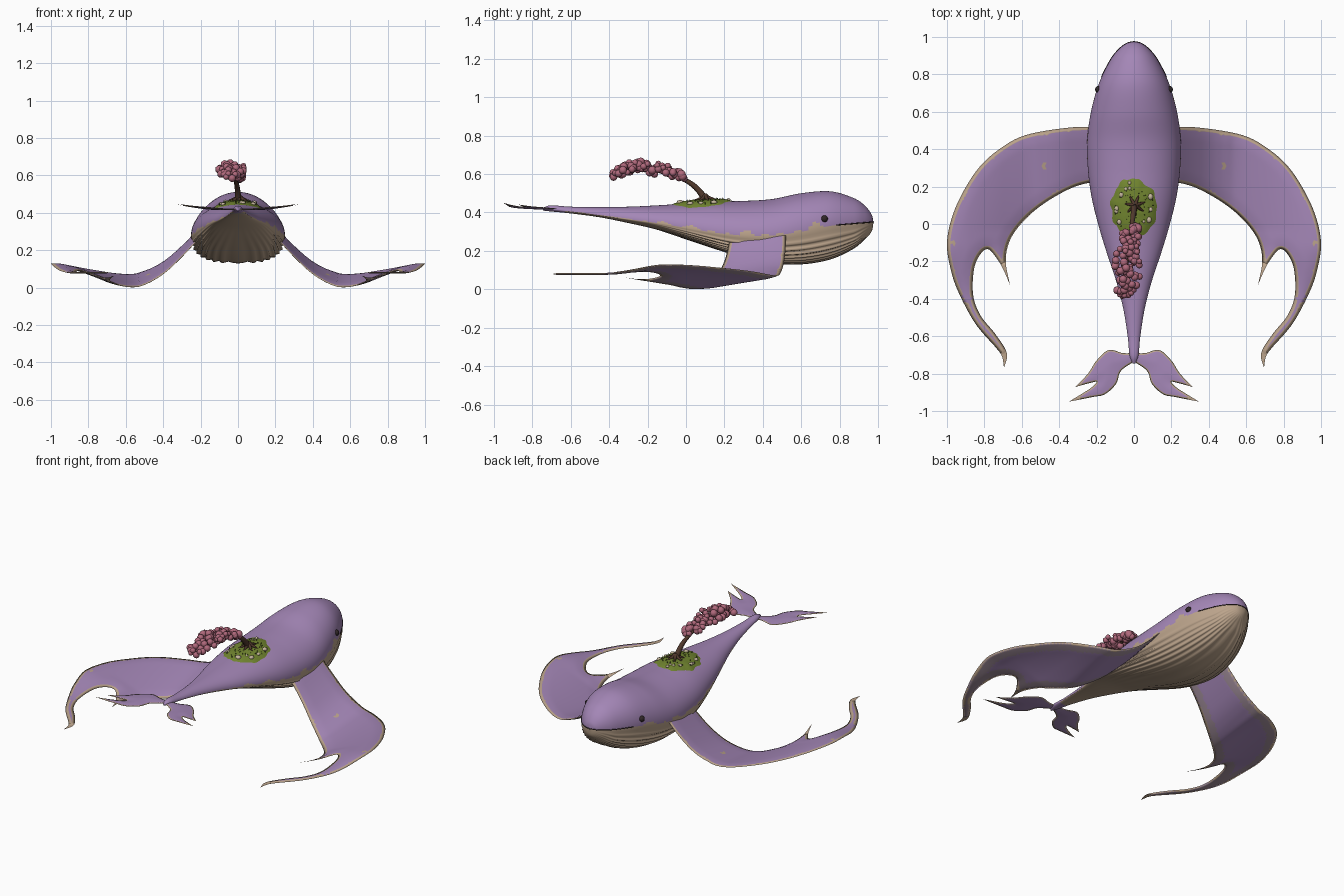
import bpy, bmesh, math, random
from mathutils import Vector, Matrix, noise, geometry
from mathutils.bvhtree import BVHTree
from mathutils.kdtree import KDTree

random.seed(4)
if "Cube" in bpy.data.objects:
    bpy.data.objects.remove(bpy.data.objects["Cube"])


def material(name, *rgb):
    m = bpy.data.materials.new(name)
    m.use_nodes = True
    m.diffuse_color = (*rgb, 1)
    m.node_tree.nodes["Principled BSDF"].inputs["Base Color"].default_value = (*rgb, 1)
    return m


PURPLE = material("purple skin", .37, .24, .47)
TAN = material("tan belly", .50, .37, .26)
MAUVE = material("mauve fin rim", .36, .27, .33)
GREEN = material("moss green", .17, .24, .03)
LEAF = material("dark grass", .05, .08, .015)
BARK = material("bark brown", .08, .04, .025)
PINK = material("blossom pink", .43, .14, .20)
STONE = material("pale stone", .56, .47, .34)
DARK = material("dark brown", .03, .02, .02)


def finish(bm, name, mats, smooth=True):
    bmesh.ops.recalc_face_normals(bm, faces=bm.faces)
    me = bpy.data.meshes.new(name)
    bm.to_mesh(me)
    bm.free()
    for m in mats:
        me.materials.append(m)
    if smooth:
        me.shade_smooth()
    ob = bpy.data.objects.new(name, me)
    bpy.context.collection.objects.link(ob)
    return ob


def spline(points, steps):
    """Catmull-Rom samples through points of any dimension."""
    pts = [Vector(p) for p in points]
    pts = [pts[0] * 2 - pts[1]] + pts + [pts[-1] * 2 - pts[-2]]
    out = []
    for a, b, c, d in zip(pts, pts[1:], pts[2:], pts[3:]):
        for i in range(steps):
            t = i / steps
            out.append(.5 * (2 * b + (c - a) * t + (2 * a - 5 * b + 4 * c - d) * t * t
                             + (3 * b - a - 3 * c + d) * t ** 3))
    return out + [pts[-2]]


def lerp_table(table, x):
    for (x0, v0), (x1, v1) in zip(table, table[1:]):
        if x <= x1:
            t = max(0, (x - x0) / (x1 - x0))
            return v0 + (v1 - v0) * t
    return table[-1][1]


def tube(name, points, radii, mat):
    cu = bpy.data.curves.new(name, "CURVE")
    cu.dimensions = "3D"
    cu.bevel_depth = 1
    cu.bevel_resolution = 3
    cu.use_fill_caps = True
    sp = cu.splines.new("POLY")
    sp.points.add(len(points) - 1)
    for p, co, r in zip(sp.points, points, radii):
        p.co = (*co, 1)
        p.radius = r
    cu.materials.append(mat)
    ob = bpy.data.objects.new(name, cu)
    bpy.context.collection.objects.link(ob)


# Body: rings of y, back height, belly height, half width, seam height
profile = spline([
    (.975, .352, .346, .002, .35), (.965, .39, .30, .04, .35), (.93, .436, .26, .085, .347),
    (.87, .476, .21, .13, .342), (.75, .51, .155, .188, .33), (.6, .5, .13, .23, .3),
    (.45, .47, .135, .25, .28), (.3, .46, .165, .247, .28), (.15, .457, .21, .228, .295),
    (0, .447, .26, .192, .32), (-.15, .437, .31, .147, .345), (-.3, .43, .345, .097, .365),
    (-.45, .428, .375, .058, .385), (-.6, .43, .395, .034, .405),
    (-.7, .437, .405, .024, .418), (-.745, .425, .41, .008, .418)], 8)
SEG = 128
bm = bmesh.new()
rings = []
for y, top, low, w, seam in profile:
    belly = max(0, min(1, (y + .2) / .4)) * min(1, (.975 - y) / .1)
    power = 2 / (2 + 1.1 * belly)
    ring = []
    for j in range(SEG):
        a = math.tau * j / SEG
        c, s = math.cos(a), math.sin(a)
        if s >= 0:
            x, z = w * c, seam + (top - seam) * s
        else:
            groove = 1 - .03 * belly * (1 - math.cos(a * 32)) * min(1, -4 * s)
            x = w * math.copysign(abs(c) ** power, c) * groove
            z = seam - (seam - low) * abs(s) ** power * groove
        ring.append(bm.verts.new((x, y, z)))
    rings.append(ring)
for k, (r0, r1) in enumerate(zip(rings, rings[1:])):
    y = profile[k][0]
    for j in range(SEG):
        n = (j + 1) % SEG
        f = bm.faces.new((r0[j], r0[n], r1[n], r1[j]))
        side = math.copysign(5, r0[j].co.x)
        wobble = .2 * noise.noise((y * 14, side, 0)) + .04 if y < .74 else 0
        f.material_index = int(math.sin(math.tau * (j + .5) / SEG) < wobble and y > -.62)
bm.faces.new(rings[0])
bm.faces.new(rings[-1])
skin = BVHTree.FromBMesh(bm)
finish(bm, "whale_body", [PURPLE, TAN])


def on_back(x, y):
    hit = skin.ray_cast(Vector((x, y, 2)), Vector((0, 0, -1)))[0]
    return hit.z if hit else .42


# Mouth crease and eyes
jaw = [(p[3], p[0], p[4]) for p in profile if p[0] > .77]
jaw = [(-x, y, z) for x, y, z in reversed(jaw)] + jaw
tube("mouth_line", jaw, [.003] * len(jaw), DARK)
bm = bmesh.new()
for sx in (-1, 1):
    bmesh.ops.create_uvsphere(bm, u_segments=20, v_segments=12, radius=.018,
                              matrix=Matrix.Translation((sx * .19, .72, .367)))
finish(bm, "eyes", [DARK])


def fin(name, pieces, height, step, thick, rim, under_rim, spots=()):
    """Thin two-sided sheet inside an outline, with a coloured rim."""
    dense = []
    for piece in pieces:
        dense += spline(piece, 40)[:-1]
    outline = dense[::5]
    kd = KDTree(len(dense))
    for i, p in enumerate(dense):
        kd.insert((p.x, p.y, 0), i)
    kd.balance()

    def dist(p):
        return kd.find((p[0], p[1], 0))[2]

    pts = list(outline)
    # an inner row of points keeps the rim even
    for a, b in zip(outline, outline[1:] + outline[:1]):
        n = Vector((b.y - a.y, a.x - b.x)).normalized()
        for sgn in (-rim, rim):
            q = (a + b) / 2 + n * sgn
            if dist(q) > rim * .9:
                pts.append(q)
    xs, ys = [p.x for p in outline], [p.y for p in outline]
    for i in range(int((max(xs) - min(xs)) / step)):
        for j in range(int((max(ys) - min(ys)) / step)):
            q = Vector((min(xs) + (i + .5 * (j % 2)) * step, min(ys) + j * step))
            if dist(q) > rim * 1.3:
                pts.append(q)
    res = geometry.delaunay_2d_cdt(pts, [], [list(range(len(outline)))], 1, 1e-5)
    bm = bmesh.new()
    top, low = [], []
    for p in res[0]:
        d = dist(p)
        t = thick * min(1, d / .06) ** .6
        z = height(p.x, p.y)
        top.append(bm.verts.new((p.x, p.y, z + t)))
        low.append(top[-1] if d < 1e-4 else bm.verts.new((p.x, p.y, z - t)))
    for tri in res[2]:
        mid = sum((Vector(res[0][i]) for i in tri), Vector((0, 0))) / len(tri)
        d = dist(mid) + rim * .5 * noise.noise((mid.x * 9, mid.y * 9, 3))
        spot = any((mid - Vector(s)).length < .014 for s in spots)
        f = bm.faces.new([top[i] for i in tri])
        f.material_index = int(d < rim or spot)
        if any(top[i] is not low[i] for i in tri):
            f = bm.faces.new([low[i] for i in reversed(tri)])
            f.material_index = 1 if d < rim * .6 else 2 if d < under_rim else 0
    ob = finish(bm, name, [PURPLE, TAN, MAUVE])
    ob.modifiers.new("Mirror", "MIRROR").use_clip = False


# Side fins: sweeping wings that dip, then rise to the outer edge
dip = [(.17, .27), (.22, .23), (.3, .145), (.4, .06), (.5, .015), (.56, .01), (.65, .035),
       (.75, .07), (.85, .10), (1, .13)]


def wing_height(x, y):
    c = sum(lerp_table(dip, x + o) for o in (-.03, 0, .03)) / 3
    z = c + lerp_table([(.5, .19), (.9, 0)], x) * max(-.15, y - .12)
    k = max(0, min(1, (-.1 - y) / .35))
    return z + (.08 - z) * k * k * (3 - 2 * k)


fin("side_fins", [
    [(.17, .52), (.35, .515), (.58, .475), (.72, .4), (.83, .3), (.92, .16), (.975, .03), (1, -.1),
     (.985, -.22), (.945, -.35), (.85, -.53), (.735, -.665), (.705, -.71), (.695, -.77)],
    [(.695, -.77), (.68, -.69), (.74, -.59), (.82, -.49), (.86, -.38), (.855, -.24), (.82, -.16),
     (.78, -.135), (.74, -.175), (.7, -.24), (.663, -.327)],
    [(.663, -.327), (.685, -.21), (.675, -.12), (.636, -.04), (.556, .05), (.45, .13), (.315, .2),
     (.17, .235)],
    [(.17, .235), (.17, .52)]], wing_height, .018, .009, .018, .06, [(.48, .31), (.97, -.1)])

# Tail flukes
fin("tail_flukes", [
    [(0, -.69), (.06, -.69), (.135, -.674), (.2, -.73), (.246, -.80), (.315, -.872)],
    [(.315, -.872), (.235, -.85), (.2, -.845), (.235, -.88), (.348, -.95)],
    [(.348, -.95), (.22, -.925), (.155, -.91), (.096, -.855), (.07, -.786), (0, -.735)],
    [(0, -.735), (0, -.69)]],
    lambda x, y: .418 + .15 * x * x - .06 * (y + .72) * x * 3, .012, .006, .009, .014)

# Mossy island on the back
bm = bmesh.new()
rows = []
for i in range(11):
    r = i / 10
    row = []
    for j in range(64):
        a = math.tau * j / 64
        k = r * (1 + .13 * noise.noise((math.cos(a) * 3, math.sin(a) * 3, 1)))
        x, y = .122 * k * math.cos(a), .088 + .155 * k * math.sin(a)
        bump = .004 * noise.noise((x * 40, y * 40, 0)) * (1 - r)
        row.append(bm.verts.new((x, y, on_back(x, y) + .001 + .014 * (1 - r ** 4) + bump)))
    rows.append(row)
for r0, r1 in zip(rows, rows[1:]):
    for j in range(64):
        bm.faces.new((r0[j - 1], r0[j], r1[j], r1[j - 1]))
bmesh.ops.remove_doubles(bm, verts=bm.verts, dist=1e-5)
finish(bm, "moss_patch", [GREEN])


def scatter(count, low, high):
    for _ in range(count):
        a, r = random.uniform(0, math.tau), random.uniform(low, high)
        x, y = .12 * r * math.cos(a), .088 + .15 * r * math.sin(a)
        yield Vector((x, y, on_back(x, y) + .009))


# Grass tufts and stones
bm = bmesh.new()
for p in scatter(60, .25, .92):
    tilt = Matrix.Rotation(random.uniform(-.5, .5), 4, random.choice("XY"))
    bmesh.ops.create_cone(bm, segments=5, radius1=.006, radius2=0, depth=.026,
                          matrix=Matrix.Translation(p) @ tilt)
finish(bm, "grass_tufts", [LEAF], False)
bm = bmesh.new()
for p in scatter(13, .65, .92):
    bmesh.ops.create_icosphere(bm, subdivisions=2, radius=random.uniform(.008, .015),
                               matrix=Matrix.Translation(p) @ Matrix.Diagonal((1, 1.2, .8, 1)))
finish(bm, "stones", [STONE])

# Leaning tree: trunk, roots and blossom
path = spline([(.005, .1, .45), (0, .085, .49), (-.005, .04, .54), (-.015, -.03, .58),
               (-.025, -.13, .61), (-.04, -.26, .625)], 6)
tube("tree_trunk", path, [.02 - .016 * i / len(path) for i in range(len(path))], BARK)
for i in range(7):
    a = math.tau * i / 7 + .3
    steps = [(.005 + r * math.cos(a), .1 + r * math.sin(a)) for r in (0, .02, .04, .062)]
    tube("tree_root", [(x, y, on_back(x, y) + h) for (x, y), h in zip(steps, (.035, .022, .017, .01))],
         (.012, .009, .006, .002), BARK)
crown = spline([(-.01, -.01, .585), (-.02, -.1, .62), (-.03, -.2, .632), (-.035, -.3, .63),
                (-.06, -.39, .59)], 20)
bm = bmesh.new()
for i in range(95):
    t = (i + .5) / 95
    size = .25 + .75 * math.sin(math.pi * (.08 + .84 * t))
    a, r = random.uniform(0, math.tau), math.sqrt(random.random()) * size
    p = crown[int(t * 80)] + Vector((.075 * r * math.cos(a), 0, .032 * r * math.sin(a)))
    bmesh.ops.create_icosphere(bm, subdivisions=2, radius=random.uniform(.015, .023),
                               matrix=Matrix.Translation(p))
finish(bm, "blossom", [PINK])
